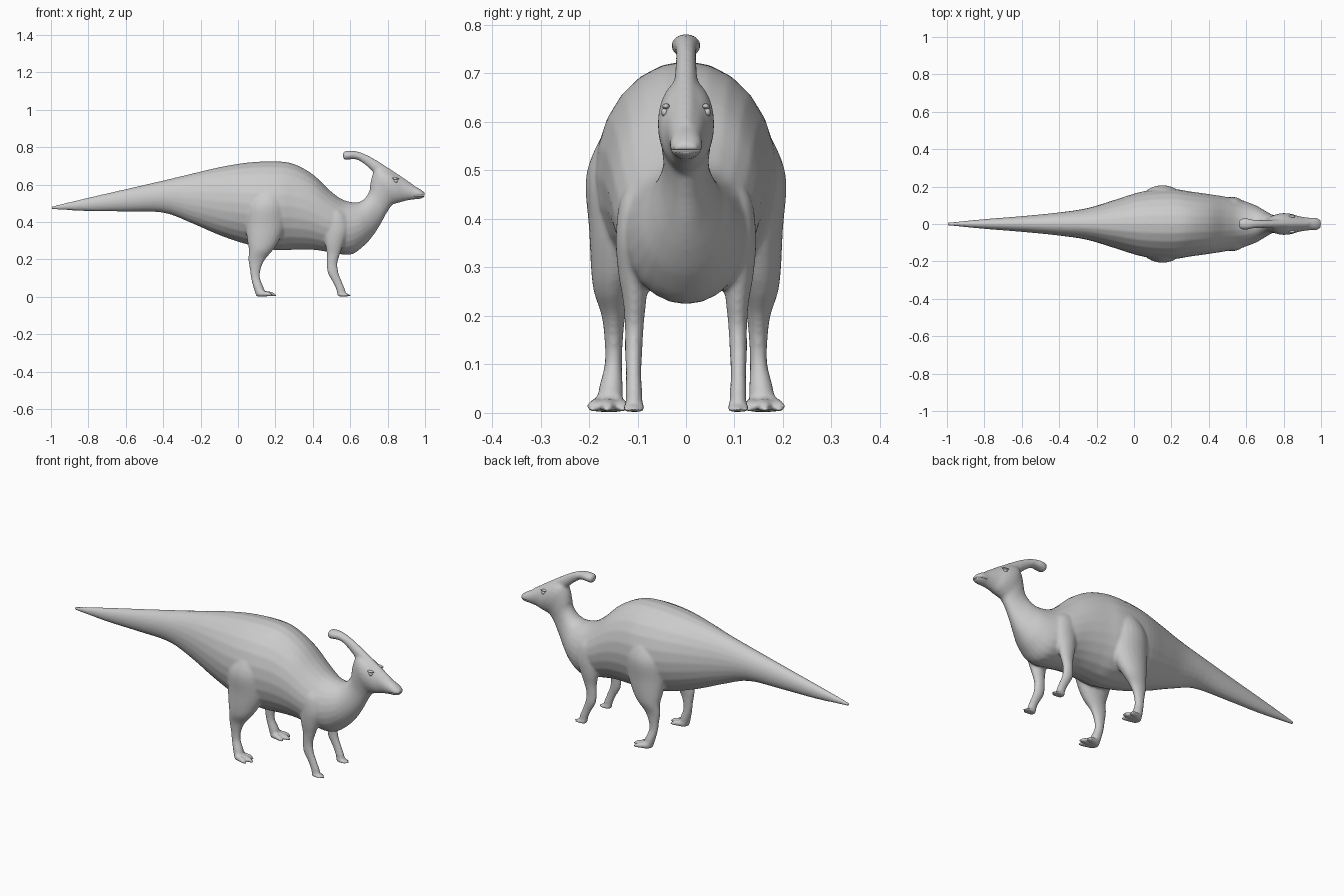
import bpy, bmesh
from math import sin, cos, pi
from mathutils import Vector

if "Cube" in bpy.data.objects:
    bpy.data.objects.remove(bpy.data.objects["Cube"])

hide = bpy.data.materials.new("stone grey")
hide.use_nodes = True
GREY = (0.6, 0.6, 0.6, 1)
hide.diffuse_color = GREY
hide.node_tree.nodes["Principled BSDF"].inputs["Base Color"].default_value = GREY


def finish(name, bm):
    """Turn a bmesh into a smooth grey object."""
    bmesh.ops.recalc_face_normals(bm, faces=bm.faces)
    for f in bm.faces:
        f.smooth = True
    me = bpy.data.meshes.new(name)
    bm.to_mesh(me)
    bm.free()
    me.materials.append(hide)
    ob = bpy.data.objects.new(name, me)
    bpy.context.collection.objects.link(ob)
    return ob


def refine(rows, steps=4):
    """Catmull-Rom interpolation between section rows."""
    rows = [Vector(r) for r in rows]
    pad = [rows[0]] + rows + [rows[-1]]
    out = []
    for a, b, c, d in zip(pad, pad[1:], pad[2:], pad[3:]):
        for k in range(steps):
            t = k / steps
            out.append(b + (c - a) * (t / 2) + (a * 2 - b * 5 + c * 4 - d) * (t * t / 2)
                       + (b * 3 - a - c * 3 + d) * (t ** 3 / 2))
    return out + [rows[-1]]


def loft(bm, rows, sides=24):
    """Skin oval sections: (x, z) of one edge, (x, z) of the other, half width, centre y."""
    rings = []
    for x1, z1, x2, z2, w, y in refine(rows):
        ring = []
        for i in range(sides):
            a = 2 * pi * i / sides
            u = (1 - cos(a)) / 2
            ring.append(bm.verts.new((x1 + (x2 - x1) * u, y + w * sin(a), z1 + (z2 - z1) * u)))
        rings.append(ring)
    for p, q in zip(rings, rings[1:]):
        for i in range(sides):
            j = (i + 1) % sides
            bm.faces.new((p[i], p[j], q[j], q[i]))
    bm.faces.new(rings[0])
    bm.faces.new(rings[-1][::-1])


def leg(bm, side, rows):
    """Horizontal sections: height, back x, front x, inner y, outer y."""
    loft(bm, [(b, z, f, z, (o - i) / 2, side * (i + o) / 2) for z, b, f, i, o in rows])


def toe(bm, x0, x1, y0, y1, r):
    loft(bm, [(x0 + (x1 - x0) * t, h * r, x0 + (x1 - x0) * t, 0.002, w * r, y0 + (y1 - y0) * t)
              for t, h, w in ((0, 2.2, .8), (.5, 1.9, 1), (.8, 1.5, .9), (1, .6, .4))], 12)


# Tail, trunk and neck: top edge, bottom edge, half width
trunk = [
    (-1, .483, -1, .469, .007), (-.8, .53, -.8, .458, .026), (-.6, .576, -.6, .456, .042),
    (-.4, .622, -.4, .45, .062), (-.25, .658, -.25, .395, .085), (-.1, .693, -.1, .33, .13),
    (.05, .718, .05, .28, .175), (.2, .725, .2, .25, .188), (.3, .71, .3, .252, .174),
    (.4, .655, .4, .252, .16), (.49, .57, .5, .237, .145), (.56, .52, .6, .225, .125),
    (.63, .505, .67, .27, .1), (.67, .52, .72, .325, .073), (.7, .56, .76, .385, .052),
    (.712, .61, .79, .44, .047), (.718, .65, .815, .48, .05)]

# Head: continues from the neck to the beak
head = [
    (.705, .59, .78, .43, .045), (.718, .65, .82, .487, .052), (.745, .69, .845, .499, .058),
    (.8, .68, .87, .506, .055), (.86, .645, .9, .514, .042), (.93, .6, .935, .52, .034),
    (.975, .575, .972, .524, .033), (1, .555, .998, .534, .02)]

# Crest: rounded tip sweeping forward into the forehead
crest = [
    (.561, .767, .561, .746, .014), (.568, .777, .573, .732, .027), (.6, .781, .6, .735, .03),
    (.64, .777, .635, .734, .023), (.69, .758, .67, .714, .021), (.74, .73, .71, .68, .022),
    (.8, .692, .76, .63, .026), (.87, .646, .84, .59, .026), (.94, .598, .92, .55, .02)]

hind = [
    (.6, .1, .23, .03, .15), (.55, .07, .25, .03, .185), (.48, .04, .265, .03, .207),
    (.38, .04, .255, .06, .2), (.3, .05, .22, .09, .196), (.25, .058, .187, .112, .19),
    (.2, .055, .145, .125, .174), (.15, .063, .122, .13, .168), (.1, .07, .118, .132, .168),
    (.05, .083, .137, .13, .18), (.002, .098, .15, .13, .187)]

fore = [
    (.47, .46, .55, .04, .12), (.43, .45, .58, .05, .138), (.36, .455, .59, .06, .145),
    (.29, .465, .567, .075, .14), (.23, .475, .546, .082, .13), (.18, .475, .532, .087, .126),
    (.13, .479, .537, .09, .126), (.08, .506, .556, .092, .124), (.04, .525, .572, .09, .125),
    (.002, .533, .58, .09, .124)]

bm = bmesh.new()
for part in (trunk, head, crest):
    loft(bm, [row + (0,) for row in part])
for s in (1, -1):
    leg(bm, s, hind)
    leg(bm, s, fore)
    # Three spread toes on each foot
    for y0, y1, tip in ((.142, .13, .185), (.16, .162, .205), (.176, .194, .185)):
        toe(bm, .11, tip, s * y0, s * y1, .016)
    for y0, y1, tip in ((.096, .092, .592), (.107, .107, .606), (.118, .122, .592)):
        toe(bm, .54, tip, s * y0, s * y1, .01)
body = finish("body", bm)

# Blend the overlapping parts into one skin
blend = body.modifiers.new("blend", 'REMESH')
blend.mode = 'VOXEL'
blend.voxel_size = .007
blend.use_smooth_shade = True
soften = body.modifiers.new("soften", 'SMOOTH')
soften.factor = .5
soften.iterations = 4

# Mouth slit
bm = bmesh.new()
bmesh.ops.create_cube(bm, size=1)
bmesh.ops.scale(bm, vec=(.08, .12, .004), verts=bm.verts)
bmesh.ops.translate(bm, vec=(.985, 0, .541), verts=bm.verts)
cutter = finish("mouth_cutter", bm)
cutter.hide_render = True
cutter.hide_set(True)
cutter.display_type = 'WIRE'
slit = body.modifiers.new("mouth", 'BOOLEAN')
slit.operation = 'DIFFERENCE'
slit.object = cutter

bpy.context.view_layer.objects.active = body
for mod in list(body.modifiers):
    bpy.ops.object.modifier_apply(modifier=mod.name)
bpy.data.objects.remove(cutter)

# Eyes under brow ridges
for s, label in ((1, "left"), (-1, "right")):
    for part, size, spot in (("eye", (.011, .007, .009), (.843, .044, .62)),
                             ("brow", (.022, .008, .006), (.84, .041, .632))):
        bm = bmesh.new()
        bmesh.ops.create_uvsphere(bm, u_segments=16, v_segments=10, radius=1)
        bmesh.ops.scale(bm, vec=size, verts=bm.verts)
        bmesh.ops.translate(bm, vec=(spot[0], s * spot[1], spot[2]), verts=bm.verts)
        finish(label + "_" + part, bm)
